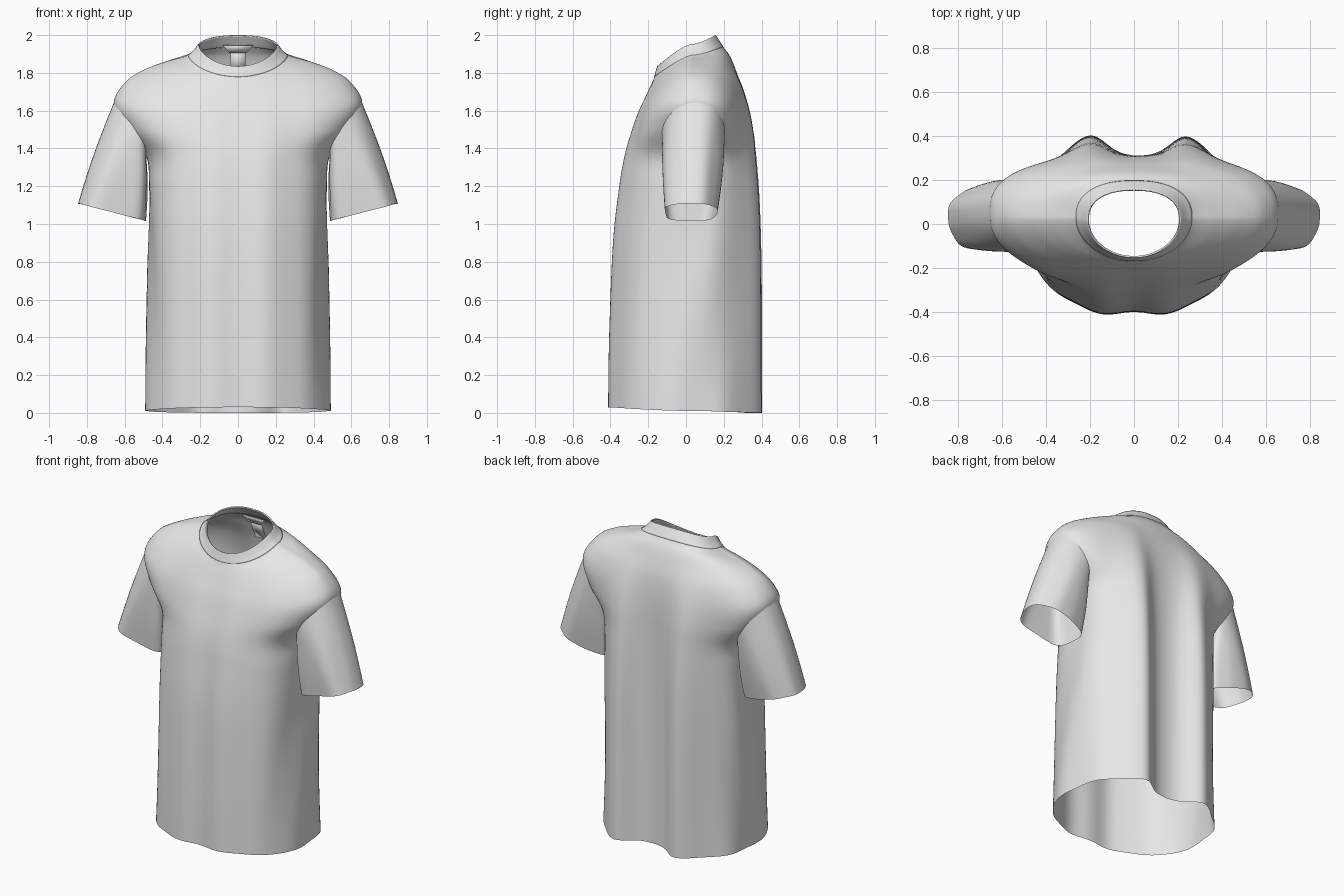
import bpy
from math import sin, cos, pi, exp, radians, copysign
from mathutils import Vector

old = bpy.data.objects.get("Cube")
if old:
    bpy.data.objects.remove(old)

fabric = bpy.data.materials.new("light grey fabric")
fabric.use_nodes = True
grey = (0.8, 0.8, 0.8, 1)
fabric.diffuse_color = grey
fabric.node_tree.nodes["Principled BSDF"].inputs["Base Color"].default_value = grey

# Body rings, hem to neck: z front, z side, z back, half width,
# y front, y side, y back, roundness
RINGS = [
    (.03, .01, .00, .488, -.41, .04, .31, .80),
    (.40, .40, .40, .478, -.405, .04, .31, .80),
    (.90, .90, .90, .470, -.385, .05, .31, .80),
    (1.2, 1.2, 1.2, .472, -.352, .05, .31, .80),
    (1.36, 1.36, 1.36, .487, -.325, .06, .31, .80),
    (1.49, 1.50, 1.50, .595, -.287, .055, .31, .80),
    (1.59, 1.64, 1.62, .658, -.253, .045, .305, .87),
    (1.66, 1.755, 1.73, .592, -.222, .035, .29, .93),
    (1.715, 1.82, 1.82, .49, -.197, .03, .262, 1),
    (1.75, 1.86, 1.89, .38, -.18, .03, .232, 1),
    (1.78, 1.895, 1.94, .262, -.167, .03, .195, 1),
    (1.835, 1.95, 2.0, .208, -.15, .02, .155, 1),
]
SEAM = len(RINGS) - 2          # ring where the collar begins
ARM_V, ARM_ANGLE = 5, radians(27)   # armhole centre and half span
STEPS, SIDES = 8, 144


def ring_at(v):
    """Smooth interpolation between the body rings."""
    i = min(int(v), len(RINGS) - 2)
    f = v - i
    p0, p1, p2, p3 = (RINGS[max(0, min(len(RINGS) - 1, i + k))] for k in (-1, 0, 1, 2))
    return [b + f * (c - a) / 2 + f * f * (a - 2.5 * b + 2 * c - d / 2)
            + f ** 3 * (1.5 * (b - c) + (d - a) / 2) for a, b, c, d in zip(p0, p1, p2, p3)]


def shirt(t, v):
    """Point on the body; t runs from front centre round by the left side."""
    zf, zs, zb, w, yf, ys, yb, p = ring_at(v)
    s, c = sin(t), cos(t)
    front = c > 0
    if not front:
        p *= .85
    z = zs + ((zf if front else zb) - zs) * abs(c) ** 1.3
    x = copysign(abs(s) ** p, s) * w
    y = ys + ((yf if front else yb) - ys) * abs(c) ** p
    # hanging folds, fading out toward the shoulders
    drape = 1 - exp(-(max(0, 1.85 - z) / .45) ** 1.5)
    if front:
        y += .01 * drape * c ** 3 * cos(21 * x)
    else:
        off = abs(x) - (.24 if x > 0 else .2)
        y += .1 * drape * exp(-(off / (.13 if off > 0 else .1)) ** 2)
    low = max(0, min(1, (1.3 - z) * 2))
    x -= copysign(.01, x) * low * s ** 4 * sin(14 * y - 4 * z)
    return Vector((x, y, z))


def make(name, verts, faces):
    mesh = bpy.data.meshes.new(name)
    mesh.from_pydata(verts, [], faces)
    mesh.materials.append(fabric)
    mesh.shade_smooth()
    obj = bpy.data.objects.new(name, mesh)
    bpy.context.collection.objects.link(obj)
    return obj


def tube(name, rows, keep=lambda i, j: True, flip=False):
    """Skin a list of closed loops, leaving both ends open."""
    n = len(rows[0])
    faces = []
    for i in range(len(rows) - 1):
        for j in range(n):
            k = (j + 1) % n
            if keep(i, j):
                f = (i * n + j, i * n + k, i * n + n + k, i * n + n + j)
                faces.append(f[::-1] if flip else f)
    return make(name, [p for r in rows for p in r], faces)


def outside_armhole(i, j):
    t = (j + .5) / SIDES * 2 * pi
    off = min(abs(t - pi / 2), abs(t - 3 * pi / 2)) / ARM_ANGLE
    return off ** 2 + ((i + .5) / STEPS - ARM_V) ** 2 > .88


def loop(v, swell=0):
    pts = [shirt(j / SIDES * 2 * pi, v) for j in range(SIDES)]
    return [p + Vector((p.x, p.y, 0)).normalized() * swell for p in pts]


# Body with open armholes
tube("shirt_body", [loop(i / STEPS) for i in range(SEAM * STEPS + 1)], outside_armhole)

# Ribbed neck band, a little proud of the body
collar = tube("collar_band", [loop(SEAM + i / STEPS, .003) for i in range(STEPS + 1)])
rim = collar.modifiers.new("thickness", "SOLIDIFY")
rim.thickness = .008


# Sleeves run from the armhole loop to a tilted, boxy cuff
def sleeve_point(side, phi, s):
    start = shirt(pi / 2 - ARM_ANGLE * sin(phi), ARM_V + cos(phi))
    cx = copysign(abs(cos(phi)) ** .7, cos(phi))
    cy = copysign(abs(sin(phi)) ** .7, sin(phi))
    cuff = Vector((.664 + .178 * cx, .025 - .138 * cy, 1.062 + .046 * cx))
    p = start.lerp(cuff, s)
    bulge = sin(pi * s) * .008 + s * (1 - s * .6) * .014 * cos(5 * phi + .8)
    p += Vector((cos(phi), -sin(phi), 0)) * bulge
    p.x *= side
    return p


for side, label in ((1, "left"), (-1, "right")):
    rows = [[sleeve_point(side, j / 64 * 2 * pi, i / 20) for j in range(64)]
            for i in range(21)]
    tube(label + "_sleeve", rows, flip=side < 0)


# Neck label and hanging strip inside the back of the collar
def plate(name, top, bottom):
    (w1, y1, z1), (w2, y2, z2) = top, bottom
    obj = make(name, [(-w2, y2, z2), (w2, y2, z2), (w1, y1, z1), (-w1, y1, z1)],
               [(0, 1, 2, 3)])
    obj.modifiers.new("thickness", "SOLIDIFY").thickness = .006


plate("neck_label", (.08, .155, 1.945), (.045, .165, 1.905))
plate("inner_strip", (.04, .175, 1.91), (.04, .235, 1.78))
